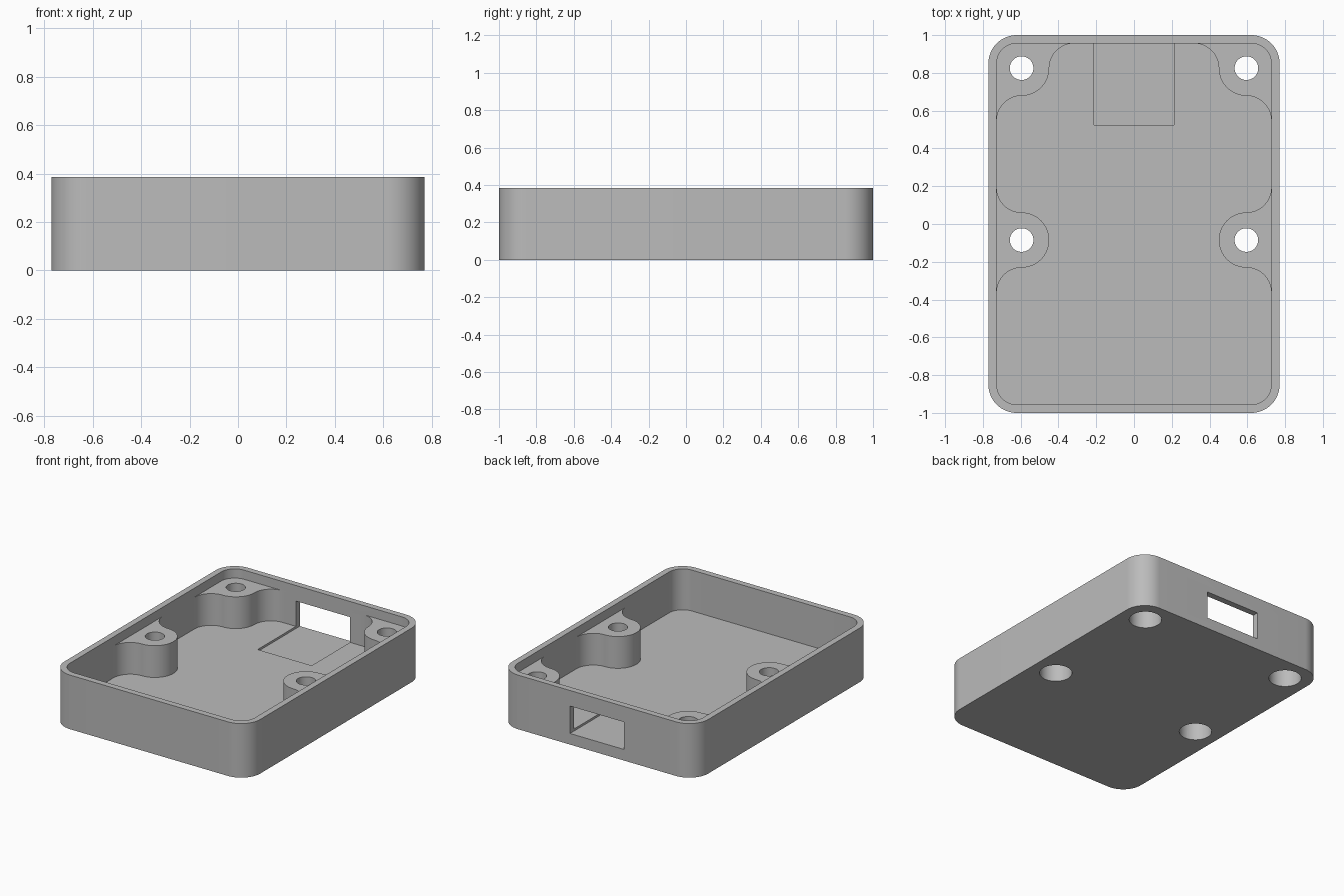
import bpy, bmesh, math

cube = bpy.data.objects.get("Cube")
if cube:
    bpy.data.objects.remove(cube)

# Main sizes
HX, HY, H = 0.771, 1.0, 0.385
WALL, R = 0.044, 0.15
FLOOR, BOSS_TOP = 0.094, 0.32
IX, IY = HX - WALL, HY - WALL
BX, BACK_Y, MID_Y, BR = 0.595, 0.825, -0.085, 0.146

grey = bpy.data.materials.new("plain grey")
grey.use_nodes = True
tone = (0.5, 0.5, 0.5, 1)
grey.diffuse_color = tone
grey.node_tree.nodes["Principled BSDF"].inputs["Base Color"].default_value = tone


def arc(cx, cy, r, a0, a1, n=16):
    """Points along an arc, angles in degrees."""
    angles = [math.radians(a0 + (a1 - a0) * i / n) for i in range(n + 1)]
    return [(cx + r * math.cos(a), cy + r * math.sin(a)) for a in angles]


def prism(name, outline, z0, z1):
    """Extrude a flat outline into a closed solid."""
    bm = bmesh.new()
    base = bm.faces.new([bm.verts.new((x, y, z0)) for x, y in outline])
    side = bmesh.ops.extrude_face_region(bm, geom=[base])["geom"]
    top = [v for v in side if isinstance(v, bmesh.types.BMVert)]
    bmesh.ops.translate(bm, verts=top, vec=(0, 0, z1 - z0))
    bmesh.ops.remove_doubles(bm, verts=bm.verts, dist=1e-5)
    bmesh.ops.recalc_face_normals(bm, faces=bm.faces)
    mesh = bpy.data.meshes.new(name)
    bm.to_mesh(mesh)
    bm.free()
    mesh.materials.append(grey)
    ob = bpy.data.objects.new(name, mesh)
    bpy.context.collection.objects.link(ob)
    return ob


def rounded(hx, hy, r):
    pts = []
    for k, (sx, sy) in enumerate([(1, 1), (-1, 1), (-1, -1), (1, -1)]):
        pts += arc(sx * (hx - r), sy * (hy - r), r, 90 * k, 90 * k + 90)
    return pts


def box(x, y0, y1):
    return [(-x, y0), (x, y0), (x, y1), (-x, y1)]


def combine(target, tool, operation):
    mod = target.modifiers.new(operation, "BOOLEAN")
    mod.operation, mod.solver, mod.object = operation, "EXACT", tool
    bpy.ops.object.select_all(action="DESELECT")
    bpy.context.view_layer.objects.active = target
    target.select_set(True)
    bpy.ops.object.modifier_apply(modifier=mod.name)
    bpy.data.objects.remove(tool)


# Open tray
case = prism("case_tray", rounded(HX, HY, R), 0, H)
combine(case, prism("cavity", rounded(IX, IY, R - WALL), FLOOR, 1), "DIFFERENCE")

# Screw bosses, blended into the walls by concave fillets
F = IX - BX                      # fillet radius
EX, EY = HX - 0.02, HY - 0.02    # edges buried inside the walls
reach = BR + F
fy = IY - BACK_Y
corner = ([(EX, BACK_Y - reach)]
          + arc(BX, BACK_Y - reach, F, 0, 90)
          + arc(BX, BACK_Y, BR, 270, 180)[1:]
          + arc(BX - BR - fy, BACK_Y, fy, 0, 90)[1:]
          + [(BX - BR - fy, EY)]
          + arc(HX - R, HY - R, R - 0.02, 90, 0))
middle = ([(EX, MID_Y - reach)]
          + arc(BX, MID_Y - reach, F, 0, 90)
          + arc(BX, MID_Y, BR, 270, 90, 32)[1:]
          + arc(BX, MID_Y + reach, F, 270, 360)[1:]
          + [(EX, MID_Y + reach)])
for side in (1, -1):
    for outline in (corner, middle):
        pts = [(side * x, y) for x, y in outline]
        combine(case, prism("boss", pts, FLOOR - 0.04, BOSS_TOP), "UNION")

# Screw holes with deep head recesses from below
for x in (BX, -BX):
    for y in (BACK_Y, MID_Y):
        for r, z0, z1 in ((0.0625, -0.1, 0.5), (0.106, -0.1, 0.21)):
            hole = prism("hole", arc(x, y, r, 0, 360, 48)[:-1], z0, z1)
            combine(case, hole, "DIFFERENCE")

# Connector opening in the back wall and its shallow floor recess
combine(case, prism("opening", box(0.213, 0.525, 1.2), 0.079, 0.274), "DIFFERENCE")

bpy.ops.object.select_all(action="DESELECT")
case.select_set(True)
bpy.context.view_layer.objects.active = case
bpy.ops.object.shade_smooth_by_angle(angle=math.radians(30))
